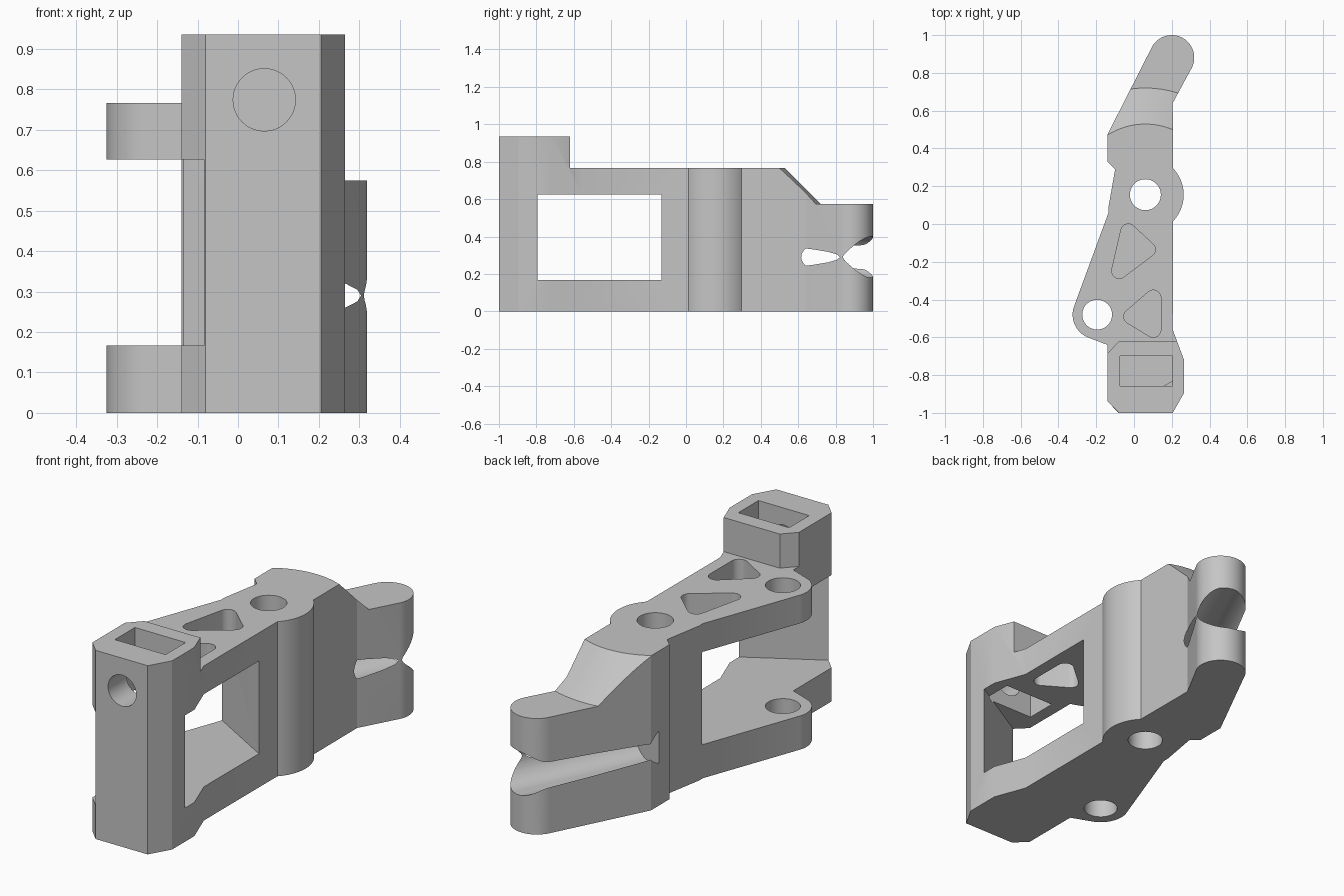
import bpy, bmesh, math
from mathutils import Matrix, Vector
from mathutils.geometry import convex_hull_2d

cube = bpy.data.objects.get("Cube")
if cube:
    bpy.data.objects.remove(cube, do_unlink=True)

grey = bpy.data.materials.new("plain grey")
grey.use_nodes = True
grey.diffuse_color = (0.56, 0.56, 0.56, 1)
grey.node_tree.nodes["Principled BSDF"].inputs["Base Color"].default_value = grey.diffuse_color


def arc(x, y, r, start, end, steps=24):
    """Points along an arc, angles in degrees."""
    angles = [math.radians(start + (end - start) * i / steps) for i in range(steps + 1)]
    return [(x + r * math.cos(a), y + r * math.sin(a)) for a in angles]


def rounded(r, *centres):
    """Outline wrapped around equal circles."""
    pts = [p for x, y in centres for p in arc(x, y, r, 0, 360, 48)[:-1]]
    return [pts[i] for i in convex_hull_2d([Vector(p) for p in pts])]


def prism(name, outline, low, high, matrix=None):
    """Extrude a flat outline between two heights."""
    bm = bmesh.new()
    base = bm.faces.new([bm.verts.new((x, y, low)) for x, y in outline])
    top = bmesh.ops.extrude_face_region(bm, geom=[base])["geom"]
    moved = [v for v in top if isinstance(v, bmesh.types.BMVert)]
    bmesh.ops.translate(bm, verts=moved, vec=(0, 0, high - low))
    if matrix:
        bmesh.ops.transform(bm, matrix=matrix, verts=bm.verts)
    return finish(name, bm)


def finish(name, bm):
    bmesh.ops.recalc_face_normals(bm, faces=bm.faces)
    mesh = bpy.data.meshes.new(name)
    bm.to_mesh(mesh)
    bm.free()
    mesh.materials.append(grey)
    obj = bpy.data.objects.new(name, mesh)
    bpy.context.collection.objects.link(obj)
    return obj


def cut(target, cutter):
    """Subtract the cutter from the target, then drop the cutter."""
    cutter.hide_render = True
    mod = target.modifiers.new("cut", "BOOLEAN")
    mod.operation = "DIFFERENCE"
    mod.solver = "EXACT"
    mod.object = cutter
    bpy.context.view_layer.objects.active = target
    bpy.ops.object.modifier_apply(modifier=mod.name)
    bpy.data.objects.remove(cutter, do_unlink=True)


PIVOT = (0.06, 0.155)
LUG = (-0.195, -0.48)
PLATE_LOW, PLATE_HIGH, DECK, ARM_TOP, TOP = 0.167, 0.626, 0.766, 0.575, 0.935

# Bracket silhouette, full tower height
outline = [(-0.14, -0.94), (-0.08, -1), (0.205, -1), (0.265, -0.895),
           (0.265, -0.72), (0.205, -0.56)]
outline += arc(*PIVOT, 0.203, -44, 44)
outline += [(0.205, 0.64)]
outline += arc(0.2, 0.881, 0.119, -25.5, 154.5, 40)
outline += [(-0.14, 0.475), (-0.14, 0.33), (-0.1, 0.29), (-0.135, 0.09), (-0.135, 0.06)]
outline += arc(*LUG, 0.13, 160, 250)
outline += [(-0.14, -0.64)]
bracket = prism("bracket", outline, 0, TOP)

# Deck level behind the tower
cut(bracket, prism("deck_cut", [(-0.5, -0.75), (-0.2, -0.75), (-0.08, -0.62), (0.5, -0.62),
                                (0.5, 1.2), (-0.5, 1.2)], DECK, 1.2))

# Conical ramp down to the arm
ramp = prism("ramp_cut", [(-0.7, 0.3), (0.7, 0.3), (0.7, 1.2), (-0.7, 1.2)], ARM_TOP, 1.1)
bm = bmesh.new()
bmesh.ops.create_cone(bm, cap_ends=True, segments=128, radius1=0.67, radius2=0.07, depth=0.6,
                      matrix=Matrix.Translation((*PIVOT, 0.77)))
cut(ramp, finish("ramp_cone", bm))
cut(bracket, ramp)

# Flared side window between the two plates
slope = math.tan(math.radians(30))
near, far = -0.795, -0.13
cut(bracket, prism("window_cut", [
    (0.5, near + 0.235 * slope), (0.5, far - 0.295 * slope),
    (-0.5, far + 0.705 * slope), (-0.5, near - 0.765 * slope)], PLATE_LOW, PLATE_HIGH))

# Vertical bolt holes
for centre, radius in ((PIVOT, 0.082), (LUG, 0.079)):
    cut(bracket, prism("bolt_cut", rounded(radius, centre), -0.1, 1.1))

# Triangular lightening holes in the upper plate
for corners in (((-0.03, -0.04), (0.073, -0.135), (-0.078, -0.248)),
                ((-0.014, -0.49), (0.102, -0.39), (0.102, -0.56))):
    cut(bracket, prism("pocket_cut", rounded(0.04, *corners), 0.5, 1.1))

# Rectangular socket in the tower top
cut(bracket, prism("socket_cut", [(-0.075, -0.857), (0.203, -0.857), (0.203, -0.7),
                                  (-0.075, -0.7)], PLATE_HIGH - 0.01, 1.1))

# Round pin hole from the front into the socket
facing = Matrix.Rotation(math.radians(90), 4, "X")
cut(bracket, prism("pin_cut", rounded(0.077, (0.065, 0.774)), 0.8, 1.1, facing))

# Slotted cross hole square to the arm
square = Matrix.Translation((0.117, 0.731, 0.29)) @ Matrix.Rotation(math.radians(154.5), 4, "Z") @ facing
cut(bracket, prism("slot_cut", rounded(0.109, (-0.02, 0), (0.02, 0)), -0.4, 0.4, square))

# Smooth the round walls, keep edges crisp
bpy.ops.object.select_all(action="DESELECT")
bracket.select_set(True)
bpy.context.view_layer.objects.active = bracket
bpy.ops.object.shade_smooth_by_angle(angle=math.radians(25))
